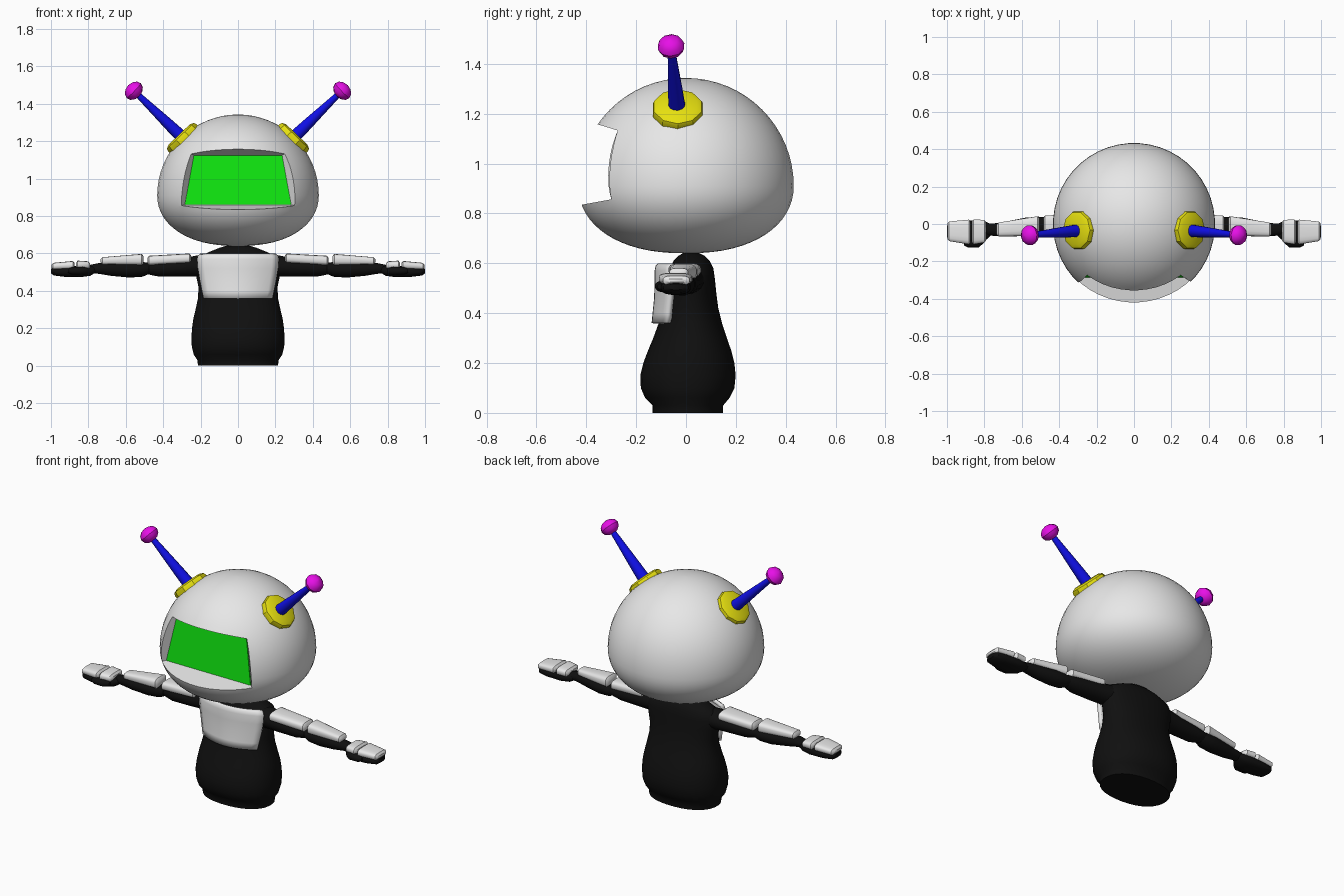
import bpy, bmesh, math
from mathutils import Vector

if "Cube" in bpy.data.objects:
    bpy.data.objects.remove(bpy.data.objects["Cube"])


def material(name, r, g, b):
    m = bpy.data.materials.new(name)
    m.diffuse_color = (r, g, b, 1)
    m.use_nodes = True
    m.node_tree.nodes["Principled BSDF"].inputs["Base Color"].default_value = m.diffuse_color
    return m


SHELL = material("light_grey", 0.8, 0.8, 0.8)
BLACK = material("black", 0.005, 0.005, 0.005)
GREEN = material("screen_green", 0.005, 0.8, 0.005)
YELLOW = material("yellow", 0.8, 0.75, 0.005)
BLUE = material("blue", 0.005, 0.005, 0.8)
MAGENTA = material("magenta", 0.8, 0.005, 0.8)


def activate(ob):
    bpy.ops.object.select_all(action='DESELECT')
    ob.select_set(True)
    bpy.context.view_layer.objects.active = ob


def smooth(ob, angle=40):
    activate(ob)
    bpy.ops.object.shade_smooth_by_angle(angle=math.radians(angle))


def loft(name, rings, mat, angle=40):
    """Skin a list of equal-length point rings and cap both ends."""
    bm = bmesh.new()
    vr = [[bm.verts.new(p) for p in ring] for ring in rings]
    n = len(vr[0])
    for a, b in zip(vr, vr[1:]):
        for i in range(n):
            j = (i + 1) % n
            bm.faces.new((a[i], a[j], b[j], b[i]))
    bm.faces.new(vr[0])
    bm.faces.new(vr[-1])
    bmesh.ops.recalc_face_normals(bm, faces=bm.faces)
    me = bpy.data.meshes.new(name)
    bm.to_mesh(me)
    bm.free()
    ob = bpy.data.objects.new(name, me)
    bpy.context.collection.objects.link(ob)
    me.materials.append(mat)
    if angle:
        smooth(ob, angle)
    return ob


def oval(n, p=1.0):
    """Unit oval; p below 1 makes it squarer."""
    pts = []
    for i in range(n):
        t = 2 * math.pi * (i + 0.5) / n
        c, s = math.cos(t), math.sin(t)
        pts.append((math.copysign(abs(c) ** p, c), math.copysign(abs(s) ** p, s)))
    return pts


def limb(name, side, sections, mat, p=1.0, n=16):
    """Loft along x; sections are (x, y0, y1, z0, z1)."""
    rings = [[(side * x, (y0 + y1) / 2 + c * (y1 - y0) / 2, (z0 + z1) / 2 + s * (z1 - z0) / 2)
              for c, s in oval(n, p)] for x, y0, y1, z0, z1 in sections]
    return loft(name, rings, mat)


def pad(name, side, a, b):
    """Rounded armour plate between two (x, y0, y1, z0, z1) sections."""
    def shrink(s, dx, k):
        x, y0, y1, z0, z1 = s
        return (x + dx, y0 + k, y1 - k, z0 + k, z1 - k)
    return limb(name, side, [shrink(a, 0, 0.012), shrink(a, 0.01, 0), shrink(b, -0.01, 0),
                             shrink(b, 0, 0.012)], SHELL, 0.6)


def spin(name, profile, base, axis, n, mat, angle):
    """Lathe of (radius, distance) pairs along an axis."""
    q = Vector(axis).normalized().to_track_quat('Z', 'Y')
    rings = [[Vector(base) + q @ Vector((r * c, r * s, d)) for c, s in oval(n)] for r, d in profile]
    return loft(name, rings, mat, angle)


# Head: round dome over a squashed lower half
profile = []
for i in range(33):
    t = -math.pi / 2 + math.pi * i / 32
    c, s = max(math.cos(t), 0.008), math.sin(t)
    if s < 0:
        profile.append((0.433 * c ** 0.87, 0.91 - 0.27 * abs(s) ** 0.95))
    else:
        profile.append((0.433 * c, 0.91 + 0.433 * s))
head = spin("head", profile, (0, 0, 0), (0, 0, 1), 48, SHELL, None)

# Visor opening: flared trapezoid cut into the head
def trapezoid(bx, bz, by, tx, tz, ty):
    return [(-bx, by, bz), (bx, by, bz), (tx, ty, tz), (-tx, ty, tz)]


cutter = loft("visor_cutter", [trapezoid(0.45, 0.827, -0.46, 0.37, 1.19, -0.46),
                               trapezoid(0.285, 0.86, -0.28, 0.235, 1.125, -0.25)], SHELL, None)
cutter.hide_render = True
cutter.hide_viewport = False
mod = head.modifiers.new("visor_cut", 'BOOLEAN')
mod.operation = 'DIFFERENCE'
mod.solver = 'EXACT'
mod.object = cutter
activate(head)
bpy.ops.object.modifier_apply(modifier=mod.name)
bpy.data.objects.remove(cutter)
smooth(head, 35)

# Screen plate at the back of the opening
loft("screen", [trapezoid(0.284, 0.861, -0.286, 0.236, 1.124, -0.256),
                trapezoid(0.284, 0.861, -0.279, 0.236, 1.124, -0.249)], GREEN, None)

# Torso: oval sections (z, half width, back y, front y)
torso = [(0, .215, .15, -.135), (.03, .218, .15, -.135), (.06, .238, .175, -.165), (.10, .248, .195, -.182),
         (.15, .25, .2, -.184), (.2, .247, .195, -.172), (.25, .24, .182, -.153), (.3, .228, .165, -.132),
         (.36, .215, .145, -.11), (.42, .212, .13, -.095), (.48, .225, .122, -.085), (.54, .235, .116, -.075),
         (.58, .215, .11, -.065), (.61, .15, .095, -.05), (.63, .1, .075, -.03), (.642, .06, .05, -.01)]
loft("torso", [[(rx * c, (b + f) / 2 + s * (b - f) / 2, z) for c, s in oval(32, 0.9)]
               for z, rx, b, f in torso], BLACK, 50)

# Chest plate: curved shell standing off the torso
bm = bmesh.new()
rows = [(.36, .185, -.138), (.40, .193, -.134), (.46, .205, -.128), (.52, .215, -.126),
        (.57, .219, -.126), (.59, .214, -.122), (.6, .2, -.112)]
grid = [[bm.verts.new((hw * u / 6, y + 0.06 * (u / 6) ** 2, z)) for u in range(-6, 7)] for z, hw, y in rows]
for a, b in zip(grid, grid[1:]):
    for i in range(12):
        bm.faces.new((a[i], a[i + 1], b[i + 1], b[i]))
me = bpy.data.meshes.new("chest_plate")
bm.to_mesh(me)
bm.free()
me.materials.append(SHELL)
chest = bpy.data.objects.new("chest_plate", me)
bpy.context.collection.objects.link(chest)
solid = chest.modifiers.new("thickness", 'SOLIDIFY')
solid.thickness = 0.022
solid.offset = -1
smooth(chest)

for side, tag in ((1, "left"), (-1, "right")):
    # Arm: tapered segments pinched at the elbow and wrist
    limb(tag + "_upper_arm", side, [(.15, -.06, .08, .47, .59), (.22, -.06, .07, .475, .59),
         (.3, -.06, .06, .475, .575), (.42, -.058, .05, .475, .565), (.47, -.045, .042, .485, .555),
         (.50, -.035, .035, .495, .55)], BLACK)
    limb(tag + "_forearm", side, [(.475, -.045, .035, .49, .55), (.51, -.06, .04, .475, .555),
         (.58, -.065, .035, .47, .56), (.68, -.068, .015, .48, .555), (.74, -.065, .005, .49, .55),
         (.79, -.06, .0, .495, .54)], BLACK)
    limb(tag + "_hand", side, [(.765, -.06, 0, .495, .53), (.79, -.085, .012, .48, .535),
         (.84, -.105, .02, .473, .535), (.93, -.1, .018, .475, .53), (.985, -.09, .01, .482, .525),
         (1.0, -.07, -.01, .493, .518)], BLACK, 0.8)
    limb(tag + "_thumb", side, [(.8, -.1, -.06, .488, .525), (.83, -.125, -.07, .485, .53),
         (.89, -.125, -.085, .488, .527), (.91, -.115, -.095, .497, .518)], BLACK)
    # Arm plates on the upper side
    pad(tag + "_upper_arm_plate", side, (.25, -.07, .06, .548, .6), (.485, -.058, .045, .535, .588))
    pad(tag + "_forearm_plate", side, (.505, -.066, .042, .535, .598), (.735, -.066, .008, .54, .58))
    pad(tag + "_hand_plate", side, (.79, -.1, .022, .515, .558), (.867, -.11, .026, .515, .562))
    pad(tag + "_finger_plate", side, (.873, -.11, .024, .515, .56), (.998, -.092, .014, .512, .55))
    # Antenna: bevelled disc, tapered stalk and flattened ball
    out = (side * 0.69, 0, 0.72)
    spin(tag + "_antenna_disc", [(.1, -.04), (.105, .0), (.1, .015), (.08, .025)],
         (side * .297, -.033, 1.218), out, 10, YELLOW, 30)
    foot, tip = Vector((side * .31, -.037, 1.232)), Vector((side * .557, -.06, 1.47))
    spin(tag + "_antenna_stalk", [(.034, 0), (.03, .08), (.014, (tip - foot).length)],
         foot, tip - foot, 12, BLUE, 40)
    ball = [(.055 * max(math.cos(t), .02), .042 * math.sin(t))
            for t in (math.pi * (k / 6 - 0.5) for k in range(7))]
    spin(tag + "_antenna_ball", ball, tip, tip - foot, 10, MAGENTA, 35)
